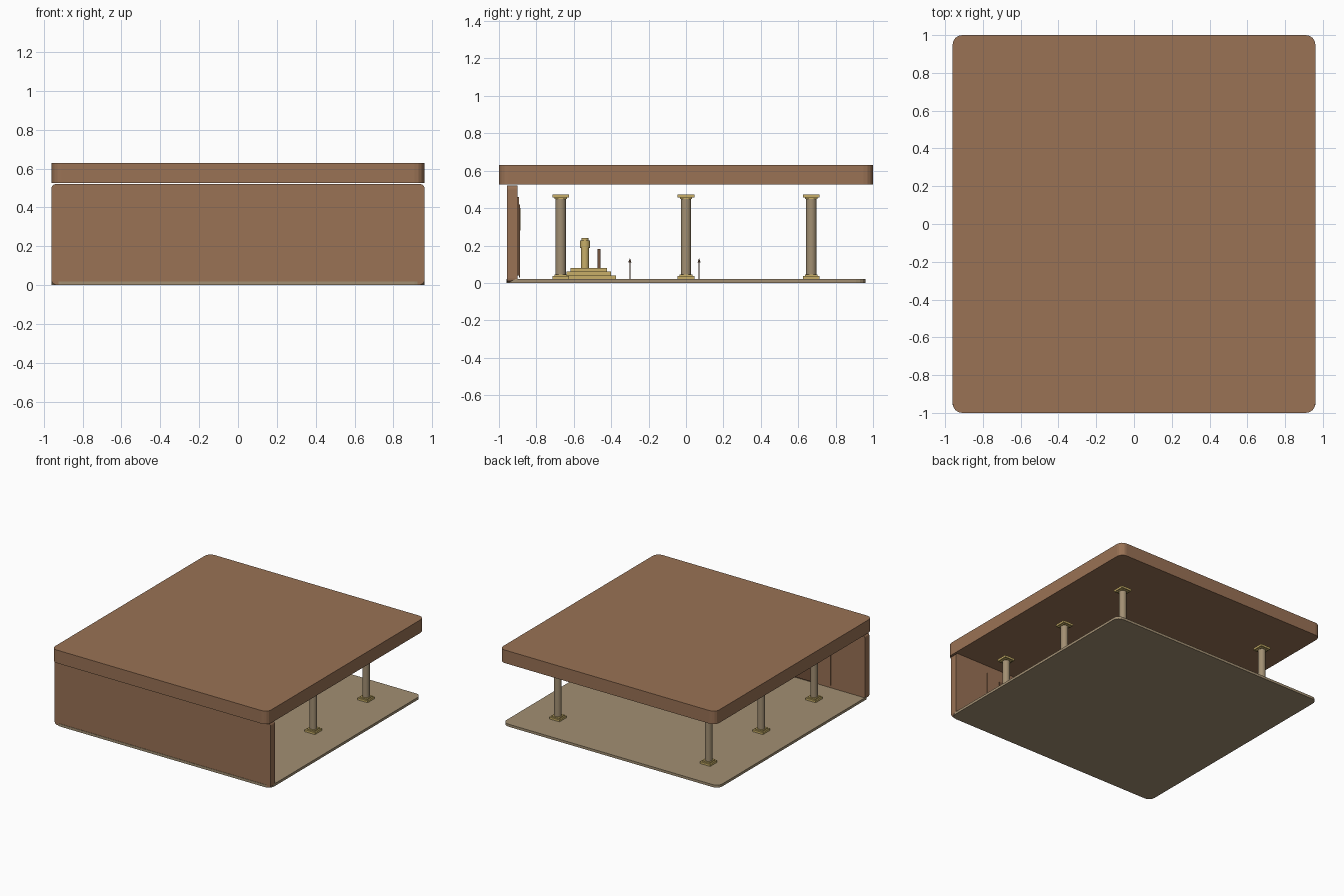
import bpy, bmesh, math

if "Cube" in bpy.data.objects:
    bpy.data.objects.remove(bpy.data.objects["Cube"])


def mat(name, rgb):
    m = bpy.data.materials.new(name)
    m.diffuse_color = (*rgb, 1)
    m.use_nodes = True
    m.node_tree.nodes["Principled BSDF"].inputs["Base Color"].default_value = m.diffuse_color
    return m


BROWN = mat("brown_wood", (0.32, 0.168, 0.09))
TAN = mat("tan_stone", (0.36, 0.275, 0.17))
GOLD = mat("pale_gold", (0.58, 0.43, 0.14))
DARK = mat("dark_wood", (0.17, 0.085, 0.045))


def finish(name, bm, material):
    me = bpy.data.meshes.new(name)
    bmesh.ops.recalc_face_normals(bm, faces=bm.faces)
    bm.to_mesh(me)
    bm.free()
    me.materials.append(material)
    ob = bpy.data.objects.new(name, me)
    bpy.context.collection.objects.link(ob)
    return ob


def box(name, x, y, z, material, round_axis=None, radius=0.05):
    """Box from (min, max) ranges; edges along round_axis may be rounded."""
    bm = bmesh.new()
    bmesh.ops.create_cube(bm, size=1)
    for v in bm.verts:
        for i, r in enumerate((x, y, z)):
            v.co[i] = r[0] if v.co[i] < 0 else r[1]
    if round_axis is not None:
        edges = [e for e in bm.edges
                 if abs(e.verts[0].co[round_axis] - e.verts[1].co[round_axis]) > 1e-4]
        bmesh.ops.bevel(bm, geom=edges, offset=radius, segments=4,
                        profile=0.5, affect='EDGES')
    return finish(name, bm, material)


def post(name, x, y, z0, z1, r0, r1, material, sides=24):
    bm = bmesh.new()
    bmesh.ops.create_cone(bm, cap_ends=True, segments=sides, radius1=r0,
                          radius2=r1, depth=z1 - z0)
    for v in bm.verts:
        v.co.x += x
        v.co.y += y
        v.co.z += (z0 + z1) / 2
    ob = finish(name, bm, material)
    for p in ob.data.polygons:
        p.use_smooth = abs(p.normal.z) < 0.9 and sides > 12
    return ob


def block(name, cx, cy, hx, hy, z, material):
    return box(name, (cx - hx, cx + hx), (cy - hy, cy + hy), z, material)


# Shell: floor, roof and the single wall
box("floor", (-0.96, 0.96), (-0.96, 0.96), (0, 0.02), TAN, 2)
box("roof", (-0.96, 0.96), (-1, 1), (0.525, 0.63), BROWN, 2)
box("wall", (-0.96, 0.96), (-0.957, -0.9), (0.004, 0.52), BROWN, 1, 0.02)

# Panel and emblem on the inside of the wall
box("wall_panel", (-0.66, 0.66), (-0.9, -0.893), (0.04, 0.46), BROWN)
box("panel_inset", (-0.55, 0.55), (-0.893, -0.888), (0.03, 0.42), DARK)
box("panel_emblem", (-0.1, 0.1), (-0.888, -0.884), (0.28, 0.4), GOLD)

# Six columns with square bases and caps
for sx in (-0.67, 0.67):
    for sy in (-0.67, 0, 0.67):
        block("column_base", sx, sy, 0.045, 0.045, (0.02, 0.036), GOLD)
        block("column_plinth", sx, sy, 0.034, 0.034, (0.036, 0.045), GOLD)
        post("column_shaft", sx, sy, 0.04, 0.46, 0.028, 0.028, TAN)
        block("column_neck", sx, sy, 0.033, 0.033, (0.45, 0.458), GOLD)
        block("column_cap", sx, sy, 0.045, 0.045, (0.456, 0.472), GOLD)

# Stepped altar
for i, (hx, hy) in enumerate(((0.2, 0.145), (0.165, 0.12), (0.13, 0.097))):
    block("altar_step", 0, -0.52, hx, hy, (0.02 + i * 0.02, 0.04 + i * 0.02), GOLD)

# Statue on the altar
post("statue_body", 0, -0.54, 0.08, 0.19, 0.022, 0.022, GOLD)
post("statue_head", 0, -0.54, 0.188, 0.228, 0.028, 0.028, GOLD)
post("statue_cap", 0, -0.54, 0.228, 0.24, 0.02, 0.02, GOLD)
block("altar_tablet", 0, -0.465, 0.012, 0.007, (0.08, 0.18), DARK)

# Small pointed floor lamps
for lx in (-0.22, 0.22):
    for ly in (-0.3, 0.07):
        post("lamp_pole", lx, ly, 0.02, 0.112, 0.003, 0.003, DARK, 8)
        post("lamp_tip", lx, ly, 0.108, 0.13, 0.009, 0.001, DARK, 8)
